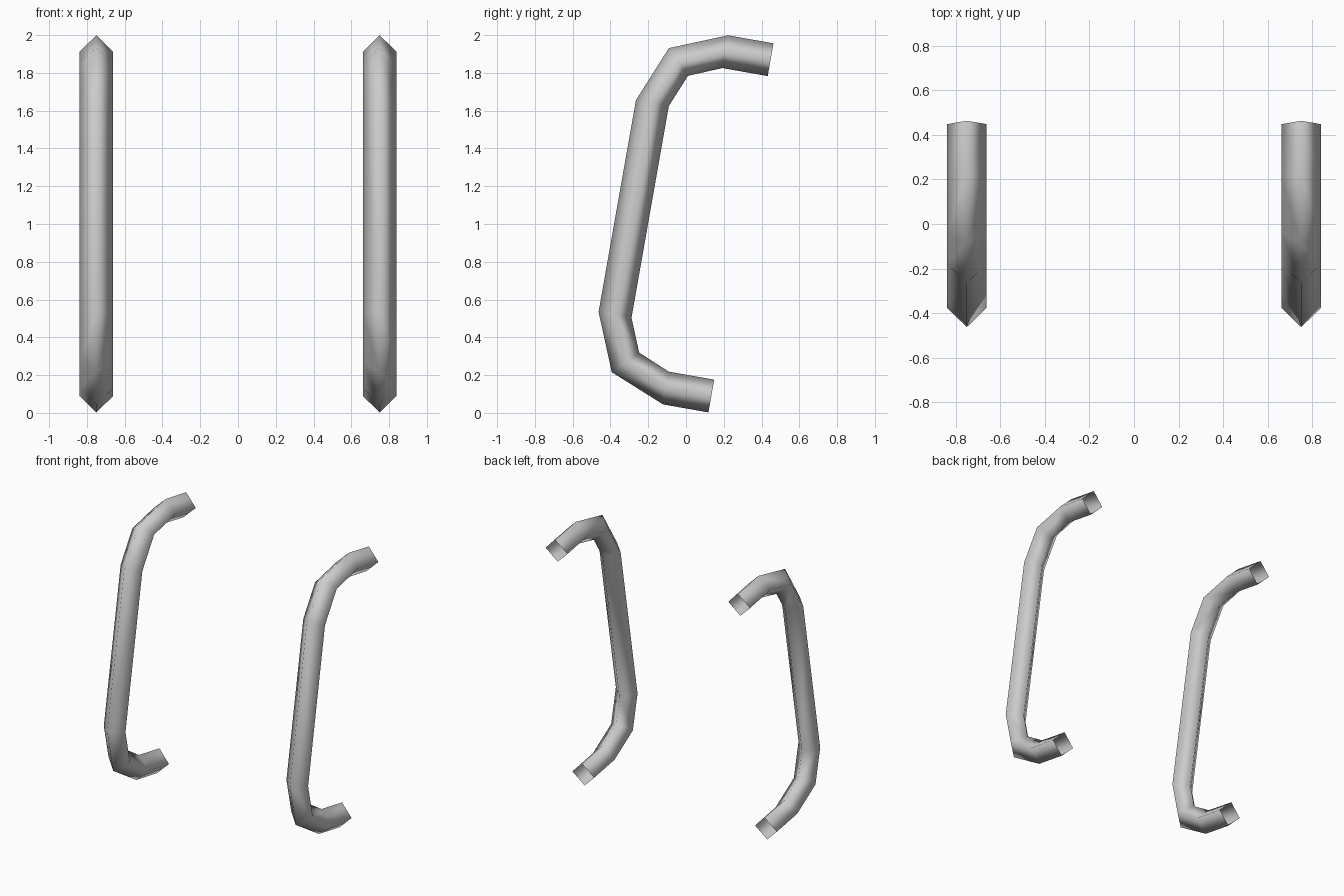
import bpy, bmesh
from math import radians
from mathutils import Matrix

if "Cube" in bpy.data.objects:
    bpy.data.objects.remove(bpy.data.objects["Cube"])

# Upper half of the handle profile (u = towards the mount, v = along the grip)
OUTER = [(.665, .992), (.421, .992), (.124, .871), (0, .569)]
INNER = [(.665, .816), (.421, .816), (.249, .744), (.177, .569)]
HALF_WIDTH = 0.089


def full(half):
    """Mirror the upper half to get the whole C-shaped line."""
    return half + [(u, -v) for u, v in reversed(half)]


# Diamond-section tube with open ends
bm = bmesh.new()
rings = []
for (uo, vo), (ui, vi) in zip(full(OUTER), full(INNER)):
    um, vm = (uo + ui) / 2, (vo + vi) / 2
    section = [(0, uo, vo), (HALF_WIDTH, um, vm), (0, ui, vi), (-HALF_WIDTH, um, vm)]
    rings.append([bm.verts.new(p) for p in section])
for a, b in zip(rings, rings[1:]):
    for i in range(4):
        j = (i + 1) % 4
        bm.faces.new((a[i], a[j], b[j], b[i]))
bmesh.ops.recalc_face_normals(bm, faces=bm.faces)
for f in bm.faces:
    f.smooth = True

# Lean the handle back by ten degrees and move it to the right side
bm.transform(Matrix.Translation((0.75, -0.364, 1.095)) @ Matrix.Rotation(radians(-10), 4, 'X'))
mesh = bpy.data.meshes.new("grab_handles")
bm.to_mesh(mesh)
bm.free()
handles = bpy.data.objects.new("grab_handles", mesh)
bpy.context.collection.objects.link(handles)

# Matching handle on the left
mirror = handles.modifiers.new("left_handle", 'MIRROR')
mirror.use_axis = (True, False, False)
